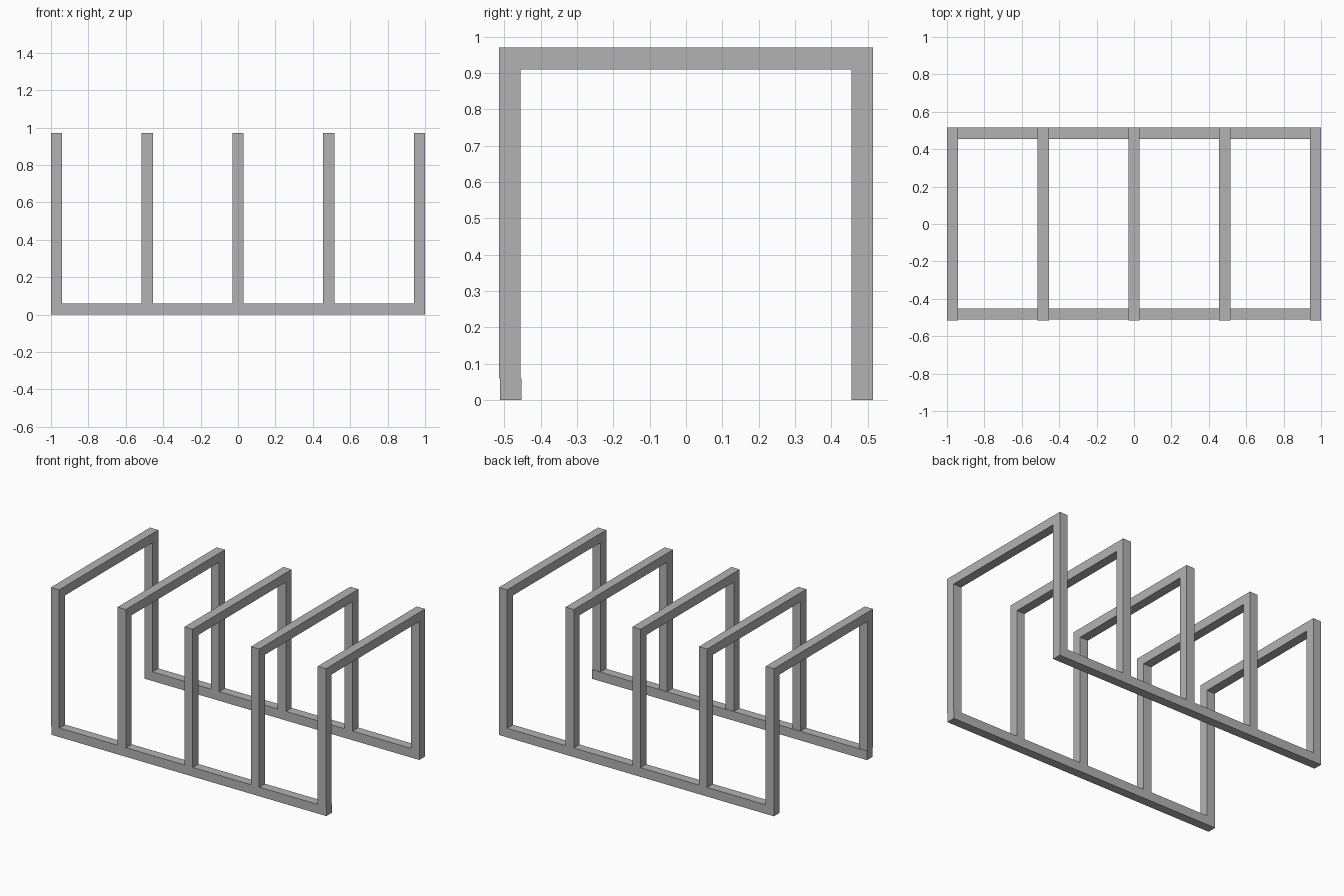
import bpy
import bmesh

cube = bpy.data.objects.get("Cube")
if cube:
    bpy.data.objects.remove(cube, do_unlink=True)

BAR = 0.06          # square bar thickness
HEIGHT = 0.97
HALF_DEPTH = 0.515
SPACING = 0.485

grey = bpy.data.materials.new("plain grey")
grey.use_nodes = True
colour = (0.45, 0.45, 0.45, 1)
grey.diffuse_color = colour
grey.node_tree.nodes["Principled BSDF"].inputs["Base Color"].default_value = colour


def extrude_profile(name, profile, x_centre, width):
    """Extrude a closed outline in the YZ plane along X."""
    bm = bmesh.new()
    face = bm.faces.new([bm.verts.new((x_centre - width / 2, y, z)) for y, z in profile])
    result = bmesh.ops.extrude_face_region(bm, geom=[face])
    moved = [v for v in result["geom"] if isinstance(v, bmesh.types.BMVert)]
    bmesh.ops.translate(bm, verts=moved, vec=(width, 0, 0))
    bmesh.ops.recalc_face_normals(bm, faces=bm.faces)
    mesh = bpy.data.meshes.new(name)
    bm.to_mesh(mesh)
    bm.free()
    mesh.materials.append(grey)
    obj = bpy.data.objects.new(name, mesh)
    bpy.context.collection.objects.link(obj)
    return obj


# Long bottom rails
for name, y0, y1 in (("front_rail", -0.511, -0.452), ("back_rail", 0.455, HALF_DEPTH)):
    extrude_profile(name, [(y0, 0), (y1, 0), (y1, BAR), (y0, BAR)], 0, 2)

# Upright hoops standing on the rails
d, i, top = HALF_DEPTH, HALF_DEPTH - BAR, HEIGHT - BAR
hoop = [(-d, BAR), (-d, HEIGHT), (d, HEIGHT), (d, BAR),
        (i, BAR), (i, top), (-i, top), (-i, BAR)]
for n in range(5):
    extrude_profile(f"hoop_{n + 1}", hoop, (n - 2) * SPACING, BAR)
